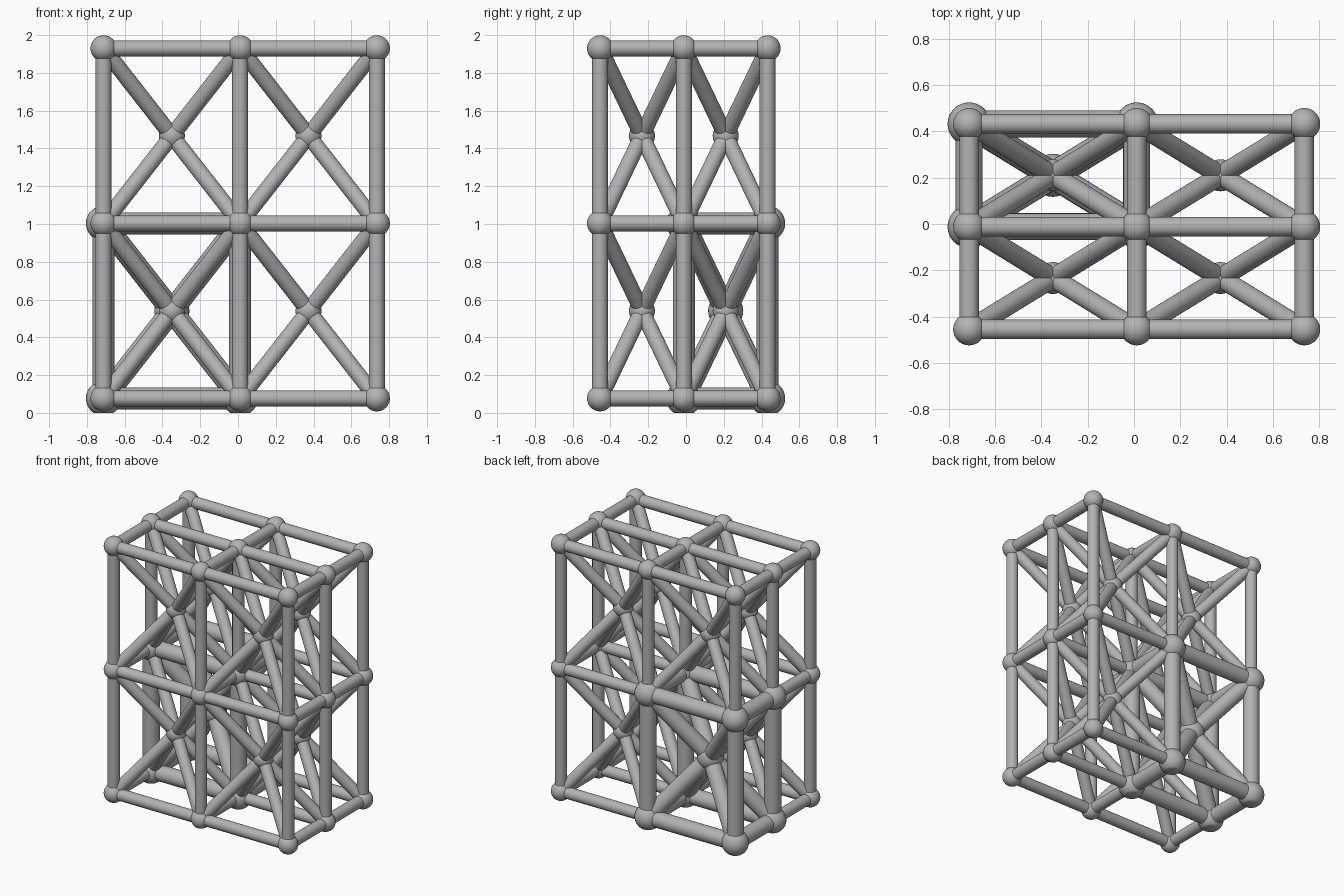
import bpy, bmesh, math
from itertools import product
from mathutils import Vector, Matrix

if "Cube" in bpy.data.objects:
    bpy.data.objects.remove(bpy.data.objects["Cube"], do_unlink=True)

grey = bpy.data.materials.new("light grey")
grey.use_nodes = True
colour = (0.45, 0.45, 0.45, 1)
grey.diffuse_color = colour
grey.node_tree.nodes["Principled BSDF"].inputs["Base Color"].default_value = colour

# Lattice: two cells along each axis, one of them heavier than the rest
ORIGIN = Vector((-0.712, -0.455, 0.077))
PITCH = Vector((0.7235, 0.4435, 0.9265))
STRUT_R = {False: 0.042, True: 0.058}
NODE_R = {False: 0.069, True: 0.093}
HEAVY_CELL = (0, 1, 0)


def place(index):
    return ORIGIN + Vector(i * p for i, p in zip(index, PITCH))


def is_heavy(*points):
    """True when every point belongs to the heavy cell."""
    return all(c <= i <= c + 1 for p in points for i, c in zip(p, HEAVY_CELL))


def add_rod(bm, a, b, radius):
    a, b = place(a), place(b)
    turn = (b - a).to_track_quat('Z', 'Y').to_matrix().to_4x4()
    bmesh.ops.create_cone(bm, segments=32, radius1=radius, radius2=radius,
                          depth=(b - a).length,
                          matrix=Matrix.Translation((a + b) / 2) @ turn)


def add_ball(bm, p, radius):
    bmesh.ops.create_uvsphere(bm, u_segments=32, v_segments=20, radius=radius,
                              matrix=Matrix.Translation(place(p)))


def finish(bm, name):
    mesh = bpy.data.meshes.new(name)
    bm.to_mesh(mesh)
    bm.free()
    mesh.materials.append(grey)
    obj = bpy.data.objects.new(name, mesh)
    bpy.context.collection.objects.link(obj)
    bpy.ops.object.select_all(action='DESELECT')
    obj.select_set(True)
    bpy.context.view_layer.objects.active = obj
    bpy.ops.object.shade_smooth_by_angle(angle=math.radians(35))


corners = list(product(range(3), repeat=3))
centres = [tuple(i + 0.5 for i in c) for c in product(range(2), repeat=3)]

# Straight struts along the cell edges
struts = [(p, tuple(i + (k == axis) for k, i in enumerate(p)))
          for p in corners for axis in range(3) if p[axis] < 2]
# Diagonal braces from each cell centre to its eight corners
braces = [(c, tuple(round(i + d) for i, d in zip(c, step)))
          for c in centres for step in product((-0.5, 0.5), repeat=3)]

for heavy in (False, True):
    prefix = "heavy" if heavy else "light"
    for name, rods in (("edge_struts", struts), ("diagonal_braces", braces)):
        bm = bmesh.new()
        for a, b in rods:
            if is_heavy(a, b) == heavy:
                add_rod(bm, a, b, STRUT_R[heavy])
        finish(bm, f"{prefix}_{name}")

    # Ball joints, flattened where they meet the ground
    bm = bmesh.new()
    for p in corners + centres:
        if is_heavy(p) == heavy:
            add_ball(bm, p, NODE_R[heavy])
    cut = bmesh.ops.bisect_plane(bm, geom=bm.verts[:] + bm.edges[:] + bm.faces[:],
                                 plane_co=(0, 0, 0), plane_no=(0, 0, 1), clear_inner=True)
    rim = [e for e in cut["geom_cut"] if isinstance(e, bmesh.types.BMEdge)]
    if rim:
        bmesh.ops.holes_fill(bm, edges=rim, sides=0)
    finish(bm, f"{prefix}_ball_joints")
